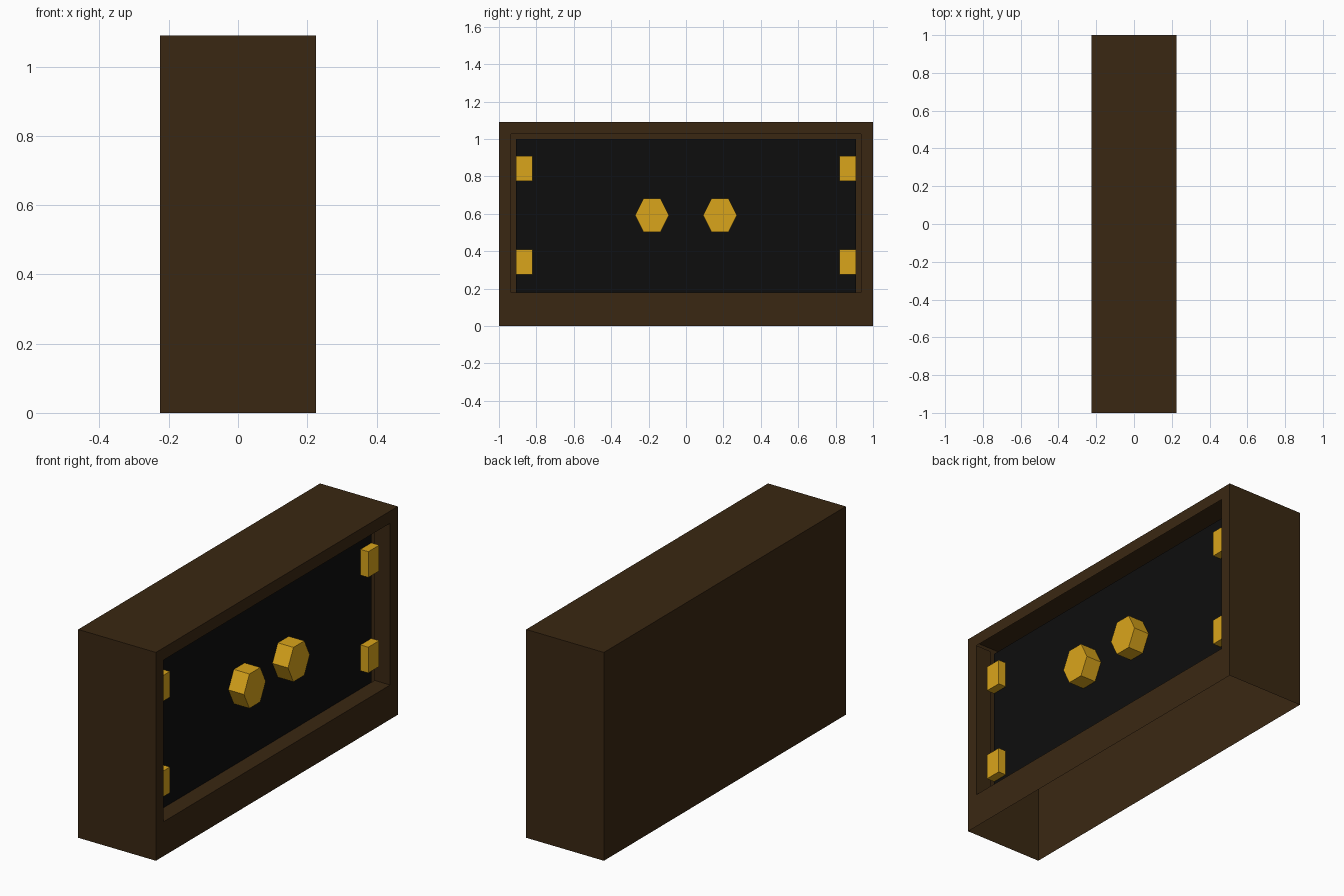
import bpy, bmesh
from math import pi, sqrt
from mathutils import Matrix

if "Cube" in bpy.data.objects:
    bpy.data.objects.remove(bpy.data.objects["Cube"])

HALF_X, HEIGHT, RIM = 0.225, 1.09, 0.09
PANEL_X = HALF_X - RIM


def material(name, rgb):
    # display colour converted to linear
    m = bpy.data.materials.new(name)
    m.diffuse_color = [((c / 255 + 0.055) / 1.055) ** 2.4 for c in rgb] + [1]
    m.use_nodes = True
    m.node_tree.nodes["Principled BSDF"].inputs["Base Color"].default_value = m.diffuse_color
    return m


wood = material("dark_wood", (58, 39, 18))
black = material("black_panel", (13, 13, 13))
gold = material("gold", (218, 165, 27))


def finish(name, bm, mat):
    me = bpy.data.meshes.new(name)
    bm.to_mesh(me)
    bm.free()
    me.materials.append(mat)
    ob = bpy.data.objects.new(name, me)
    bpy.context.collection.objects.link(ob)
    return ob


def box(x0, x1, y0, y1, z0, z1):
    bm = bmesh.new()
    mat = (Matrix.Translation(((x0 + x1) / 2, (y0 + y1) / 2, (z0 + z1) / 2))
           @ Matrix.Diagonal((x1 - x0, y1 - y0, z1 - z0, 1)))
    bmesh.ops.create_cube(bm, size=1, matrix=mat)
    bm.normal_update()
    return bm


def drop_faces(bm, axis, sign):
    bm.normal_update()
    hit = [f for f in bm.faces if f.normal[axis] * sign > 0.9]
    bmesh.ops.delete(bm, geom=hit, context='FACES')


# Cabinet shell: open underneath, with a recess in the +x side
bm = box(-HALF_X, HALF_X, -1, 1, 0, HEIGHT)
side = max(bm.faces, key=lambda f: f.normal.x)
bmesh.ops.inset_region(bm, faces=[side], thickness=RIM)
for v in side.verts:
    if v.co.z < 0.5:
        v.co.z = 0.18          # taller rim along the bottom
back = bmesh.ops.extrude_discrete_faces(bm, faces=[side])["faces"][0]
bmesh.ops.translate(bm, verts=back.verts, vec=(-RIM, 0, 0))
bmesh.ops.delete(bm, geom=[back], context='FACES')
drop_faces(bm, 2, -1)
finish("cabinet_shell", bm, wood)

# Black panel at the back of the recess
bm = bmesh.new()
bm.faces.new([bm.verts.new((PANEL_X, y, z)) for y, z in
              ((-0.91, 0.18), (0.91, 0.18), (0.91, 1.0), (-0.91, 1.0))])
finish("recess_panel", bm, black)

# Gold hinge blocks against the recess ends
for end, (y0, y1) in (("front", (-0.91, -0.82)), ("back", (0.82, 0.91))):
    for level, z in (("lower", 0.275), ("upper", 0.775)):
        bm = box(PANEL_X, PANEL_X + 0.045, y0, y1, z, z + 0.135)
        drop_faces(bm, 0, -1)
        finish(f"hinge_{end}_{level}", bm, gold)

# Six-sided knobs, points along y, flush with the cabinet side
for end, y in (("front", -0.182), ("back", 0.182)):
    bm = bmesh.new()
    mat = (Matrix.Translation((PANEL_X + RIM / 2, y, 0.592))
           @ Matrix.Diagonal((1, 1, 2 / sqrt(3), 1))
           @ Matrix.Rotation(pi / 2, 4, 'Y'))
    # turn the hexagon so its points lie along y
    mat = mat @ Matrix.Rotation(pi / 2, 4, 'Z')
    bmesh.ops.create_cone(bm, cap_ends=True, segments=6, radius1=0.09,
                          radius2=0.09, depth=RIM, matrix=mat)
    # make sure the points really are on the y axis
    top = max(bm.verts, key=lambda v: v.co.z)
    if abs(top.co.y - y) < 0.01:
        fix = Matrix.Rotation(pi / 2, 4, 'Z')
        bmesh.ops.transform(bm, matrix=mat @ fix @ mat.inverted(), verts=bm.verts)
    drop_faces(bm, 0, -1)
    finish(f"knob_{end}", bm, gold)
